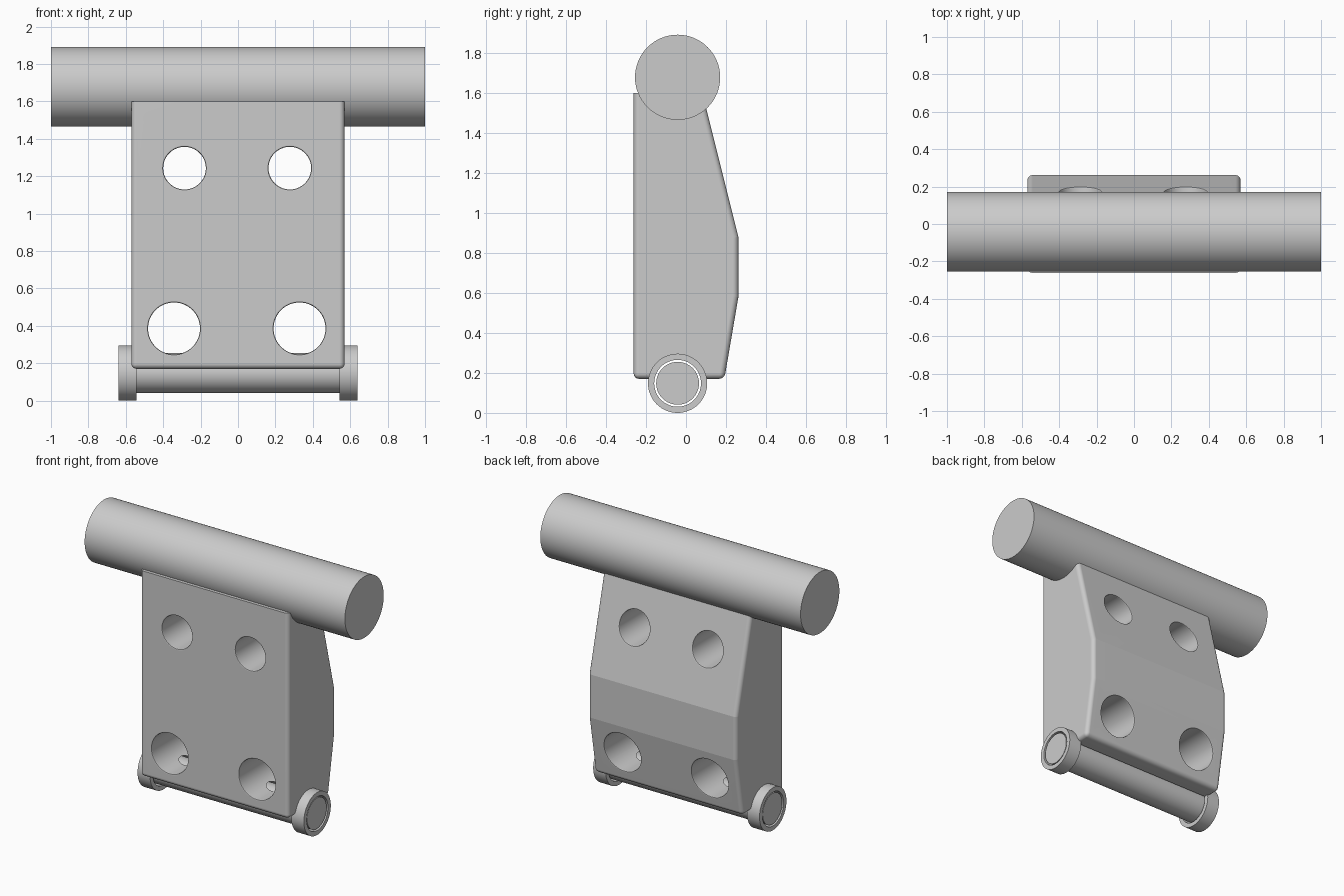
import bpy, bmesh, math

if "Cube" in bpy.data.objects:
    bpy.data.objects.remove(bpy.data.objects["Cube"])

AXIS_Y = -0.042   # shared y position of roller and pin
PIN_Z = 0.148


def cylinder(name, r, length, loc, axis='X'):
    rot = (0, math.pi / 2, 0) if axis == 'X' else (math.pi / 2, 0, 0)
    bpy.ops.mesh.primitive_cylinder_add(vertices=64, radius=r, depth=length,
                                        location=loc, rotation=rot)
    ob = bpy.context.object
    ob.name = name
    return ob


def cut(ob, cutter):
    m = ob.modifiers.new("cut", 'BOOLEAN')
    m.operation, m.solver, m.object = 'DIFFERENCE', 'EXACT', cutter
    bpy.context.view_layer.objects.active = ob
    bpy.ops.object.modifier_apply(modifier=m.name)
    bpy.data.objects.remove(cutter)


def smooth(ob, angle=35):
    bpy.ops.object.select_all(action='DESELECT')
    ob.select_set(True)
    bpy.context.view_layer.objects.active = ob
    bpy.ops.object.shade_smooth_by_angle(angle=math.radians(angle))


# Plate: side profile (y, z) extruded along x, outline edges rounded
profile = [(-0.262, 0.17), (0.192, 0.17), (0.262, 0.58),
           (0.262, 0.88), (0.082, 1.6), (-0.262, 1.6)]
W = 0.57
bm = bmesh.new()
face = bm.faces.new([bm.verts.new((-W, y, z)) for y, z in profile])
ext = bmesh.ops.extrude_face_region(bm, geom=[face])
for v in ext["geom"]:
    if isinstance(v, bmesh.types.BMVert):
        v.co.x = W
bmesh.ops.recalc_face_normals(bm, faces=bm.faces)
edges = [e for e in bm.edges if e.calc_face_angle() > 0.6
         and min(v.co.z for v in e.verts) < 1.55]
bmesh.ops.bevel(bm, geom=edges, offset=0.028, segments=4, profile=0.5,
                affect='EDGES')
mesh = bpy.data.meshes.new("plate")
bm.to_mesh(mesh)
bm.free()
plate = bpy.data.objects.new("plate", mesh)
bpy.context.collection.objects.link(plate)

# Four through holes
holes = [(-0.286, 1.243, 0.114), (0.277, 1.243, 0.114),
         (-0.342, 0.386, 0.139), (0.329, 0.386, 0.139)]
for x, z, r in holes:
    cut(plate, cylinder("hole_cutter", r, 1, (x, 0, z), 'Y'))

# Soft rims on the holes
bm = bmesh.new()
bm.from_mesh(plate.data)


def on_rim(e):
    if len(e.link_faces) != 2 or e.calc_face_angle() < 0.6:
        return False
    return any(all(abs(math.hypot(v.co.x - x, v.co.z - z) - r) < 1e-3
                   for v in e.verts) for x, z, r in holes)


bmesh.ops.bevel(bm, geom=[e for e in bm.edges if on_rim(e)], offset=0.009,
                segments=2, profile=0.5, affect='EDGES')
bm.to_mesh(plate.data)
bm.free()

# Channel for the pin, open at the bottom of the plate
cut(plate, cylinder("channel_cutter", 0.117, 2, (0, AXIS_Y, PIN_Z)))
smooth(plate)

# Keep the creases between the back facets crisp
verts = plate.data.vertices
for e in plate.data.edges:
    a, b = (verts[i].co for i in e.vertices)
    if all(p.y > 0.225 for p in (a, b)) and abs(a.z - b.z) < 0.002 \
            and min(abs(a.z - 0.58), abs(a.z - 0.88)) < 0.012:
        e.use_edge_sharp = True
wn = plate.modifiers.new("even_shading", 'WEIGHTED_NORMAL')
wn.keep_sharp = True

# Top roller
smooth(cylinder("top_roller", 0.213, 2.0, (0, AXIS_Y, 1.678)))

# Lower pin
smooth(cylinder("lower_pin", 0.107, 1.27, (0, AXIS_Y, PIN_Z)))

# Retaining collars around the pin ends
for side, s in (("left", -1), ("right", 1)):
    loc = (s * 0.591, AXIS_Y, PIN_Z)
    collar = cylinder(side + "_collar", 0.148, 0.096, loc)
    cut(collar, cylinder("bore_cutter", 0.117, 0.3, loc))
    smooth(collar)
